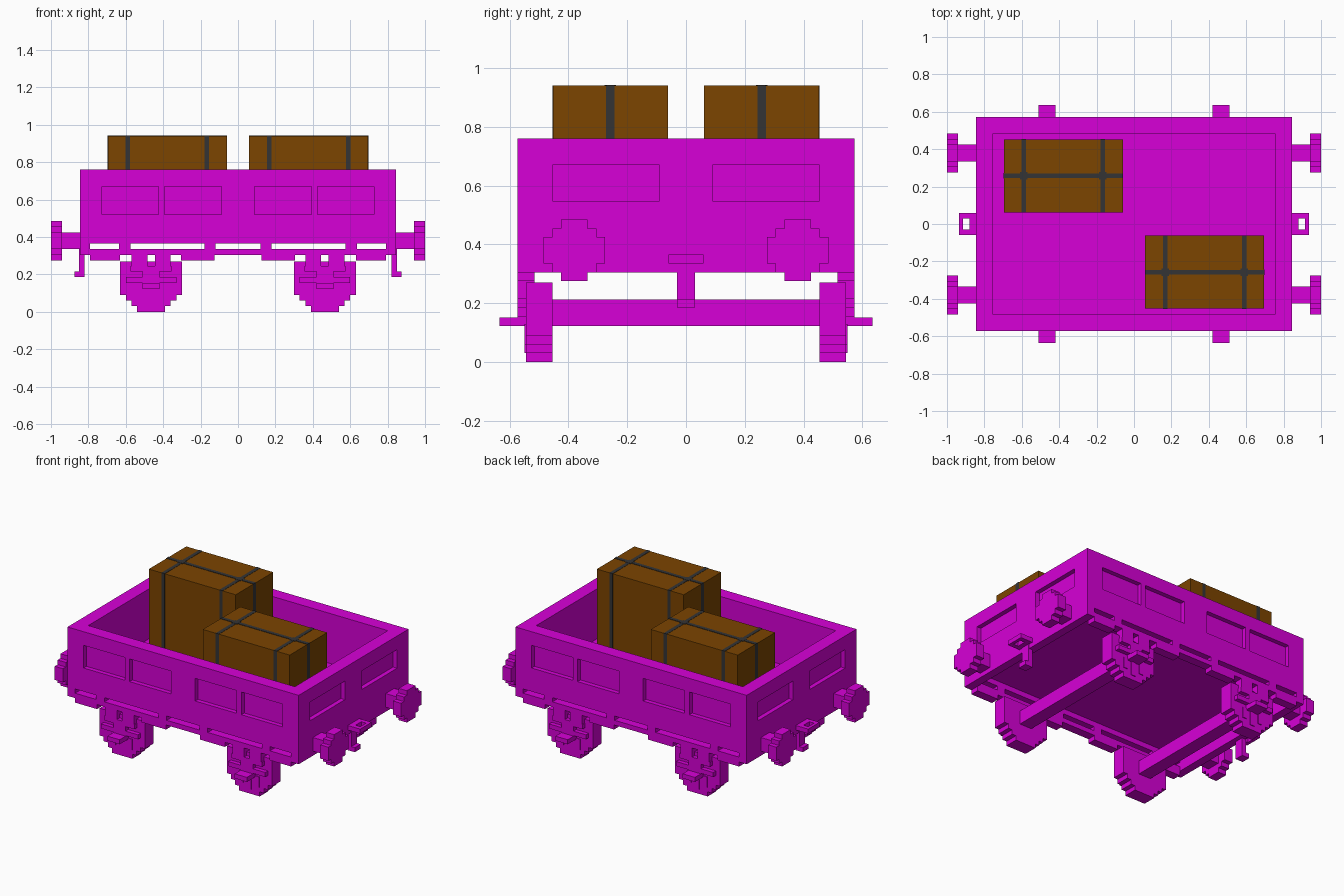
import bpy, bmesh
from mathutils import Vector

old = bpy.data.objects.get("Cube")
if old:
    bpy.data.objects.remove(old, do_unlink=True)


def material(name, rgb):
    m = bpy.data.materials.new(name)
    m.use_nodes = True
    m.diffuse_color = (*rgb, 1)
    m.node_tree.nodes["Principled BSDF"].inputs["Base Color"].default_value = (*rgb, 1)
    return m


PURPLE = material("purple_paint", (0.68, 0.0, 0.68))
BROWN = material("brown_crate", (0.2, 0.058, 0.0))
DARK = material("dark_strap", (0.034, 0.034, 0.036))


def boxes(name, spans, mat=PURPLE, sx=1, sy=1):
    """One object made of boxes (x0, x1, y0, y1, z0, z1), mirrored by sx and sy."""
    bm = bmesh.new()
    for x0, x1, y0, y1, z0, z1 in spans:
        size = Vector((x1 - x0, y1 - y0, z1 - z0))
        mid = Vector((sx * (x0 + x1) / 2, sy * (y0 + y1) / 2, (z0 + z1) / 2))
        for v in bmesh.ops.create_cube(bm, size=1)["verts"]:
            v.co = v.co * size + mid
    me = bpy.data.meshes.new(name)
    bm.to_mesh(me)
    bm.free()
    me.materials.append(mat)
    ob = bpy.data.objects.new(name, me)
    bpy.context.collection.objects.link(ob)
    return ob


def stepped_disc(cx, widths, step, z0):
    """Stacked rows giving a blocky round outline: (x0, x1, z0, z1)."""
    return [(cx - w, cx + w, z0 + i * step, z0 + (i + 1) * step)
            for i, w in enumerate(widths)]


L, W, TOP, BASE, U = 0.845, 0.573, 0.76, 0.365, 0.03
FLOOR_LOW, FLOOR_TOP = 0.40, 0.43
SIDES = ((1, "left"), (-1, "right"))
ENDS = ((1, "back"), (-1, "front"))

# Open wagon body with a raised floor and sunken panels
body = boxes("wagon_body", [(-L, L, -W, W, BASE, TOP)])
cuts = [(-0.755, 0.755, -0.485, 0.485, FLOOR_TOP, 1),
        (-0.79, 0.79, -0.515, 0.515, 0.2, FLOOR_LOW)]
for s in (1, -1):
    for x0, x1 in ((0.088, 0.392), (0.426, 0.728)):
        for t in (1, -1):
            xs, ys = sorted((s * x0, s * x1)), sorted((t * (W - U), t * (W + 0.1)))
            cuts.append((*xs, *ys, 0.52, 0.67))
    for t in (1, -1):
        xs, ys = sorted((s * (L - U), s * (L + 0.1))), sorted((t * 0.09, t * 0.455))
        cuts.append((*xs, *ys, 0.547, 0.67))
cutter = boxes("panel_cutter", cuts)
cutter.hide_render = True
mod = body.modifiers.new("panels", "BOOLEAN")
mod.operation, mod.solver, mod.object = "DIFFERENCE", "EXACT", cutter
bpy.context.view_layer.objects.active = body
bpy.ops.object.modifier_apply(modifier="panels")
bpy.data.objects.remove(cutter, do_unlink=True)

for sx, side in SIDES:
    # End beam, coupling loop and hook
    boxes(f"end_beam_{side}", [(0.79, L, -W, W, 0.305, BASE)], sx=sx)
    boxes(f"coupling_loop_{side}", [
        (L, 0.935, 0.03, 0.06, 0.335, BASE), (L, 0.935, -0.06, -0.03, 0.335, BASE),
        (0.915, 0.935, -0.03, 0.03, 0.335, BASE), (L, 0.88, -0.03, 0.03, 0.335, BASE)], sx=sx)
    boxes(f"coupling_hook_{side}", [
        (0.82, 0.849, -0.03, 0.03, 0.185, 0.335),
        (0.82, 0.875, -0.03, 0.03, 0.185, 0.215)], sx=sx)

for sy, end in ENDS:
    # Under-frame rail hung from the body by short posts
    rail = [(-0.79, 0.79, 0.515, W, 0.305, 0.337)]
    for s in (1, -1):
        for x in (0.15, 0.605):
            rail.append((s * x - U, s * x + U, 0.515, W, 0.337, BASE))
    boxes(f"frame_rail_{end}", rail, sy=sy)

    for sx, side in SIDES:
        tag = f"{end}_{side}"
        cx = 0.465

        # Buffer with blocky round head
        rows = stepped_disc(0.38, [0.045, 0.075, 0.105, 0.105, 0.105, 0.075, 0.045], U, 0.275)
        buffer = [(0.94, 1.0, *row) for row in rows]
        buffer.append((L, 0.94, 0.335, 0.425, 0.335, 0.425))
        boxes(f"buffer_{tag}", buffer, sx=sx, sy=sy)

        # Spring hangers below the rail
        boxes(f"spring_hanger_{tag}", [
            (0.125, 0.305, 0.515, W, 0.275, 0.305),
            (0.63, 0.79, 0.515, W, 0.275, 0.305),
            (0.36, 0.445, 0.515, W, 0.245, 0.305),
            (0.485, 0.57, 0.515, W, 0.245, 0.305)], sx=sx, sy=sy)

        # Blocky wheel
        widths = [0.075, 0.105, 0.135] + [0.165] * 6
        wheel = [(a, b, 0.455, 0.545, c, d)
                 for a, b, c, d in stepped_disc(cx, widths, U, 0)]
        boxes(f"wheel_{tag}", wheel, sx=sx, sy=sy)

        # Axle guard: leaf springs, centre post and foot step
        boxes(f"axle_guard_{tag}", [
            (cx - 0.11, cx + 0.11, 0.545, W, 0.215, 0.245),
            (cx - 0.135, cx + 0.135, 0.545, W, 0.155, 0.185),
            (cx - 0.045, cx + 0.045, 0.545, W, 0.122, 0.245),
            (cx - 0.045, cx + 0.045, 0.545, 0.635, 0.122, 0.152)], sx=sx, sy=sy)

        # Shallow relief of the axle bearing
        boxes(f"axle_bearing_{tag}", [
            (cx - 0.075, cx - 0.045, 0.545, 0.55, 0.06, 0.13),
            (cx + 0.045, cx + 0.075, 0.545, 0.55, 0.06, 0.13),
            (cx - 0.015, cx + 0.015, 0.545, 0.55, 0.03, 0.122)], sx=sx, sy=sy)

# Axles
for sx, side in SIDES:
    boxes(f"axle_{side}", [(0.42, 0.51, -0.455, 0.455, 0.122, 0.212)], sx=sx)

# Two strapped crates standing diagonally in the wagon
X0, X1, Y0, Y1, Z0, Z1 = 0.06, 0.695, -0.453, -0.062, FLOOR_TOP, 0.94
T = 0.0015
for s, name in ((1, "front"), (-1, "back")):
    boxes(f"crate_{name}", [(X0, X1, Y0, Y1, Z0, Z1)], BROWN, s, s)
    ym = (Y0 + Y1) / 2
    straps = []
    for x in (0.167, 0.59):
        straps += [(x - 0.012, x + 0.012, Y0 - T, Y1 + T, Z1, Z1 + T),
                   (x - 0.02, x + 0.02, ym - 0.02, ym + 0.02, Z1, Z1 + 2 * T),
                   (x - 0.012, x + 0.012, Y0 - T, Y0, Z0, Z1),
                   (x - 0.012, x + 0.012, Y1, Y1 + T, Z0, Z1)]
    straps += [(X0 - T, X1 + T, ym - 0.012, ym + 0.012, Z1, Z1 + 1.5 * T),
               (X0 - T, X0, ym - 0.015, ym + 0.015, Z0, Z1),
               (X1, X1 + T, ym - 0.015, ym + 0.015, Z0, Z1)]
    boxes(f"crate_straps_{name}", straps, DARK, s, s)
